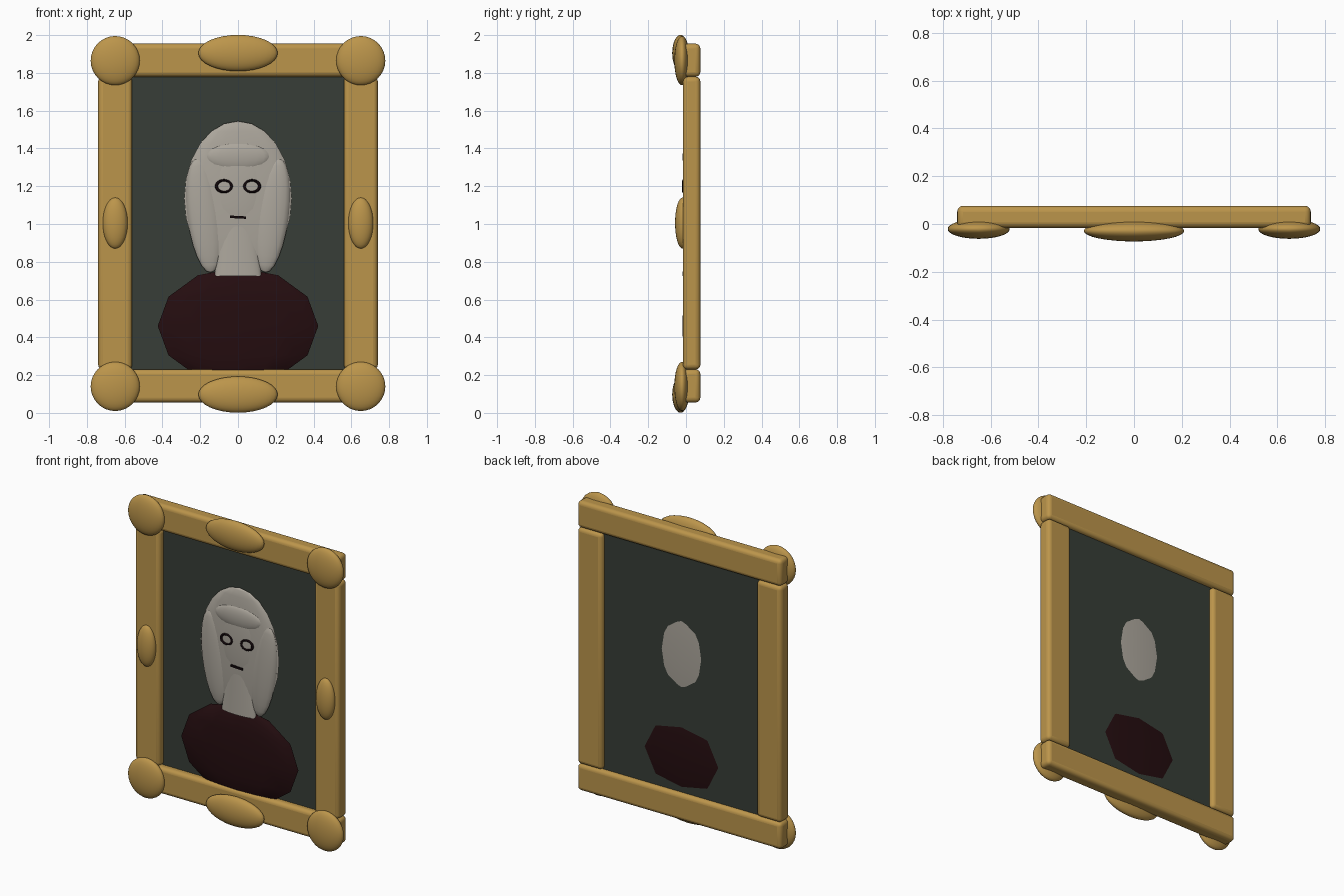
import bpy
import math

if "Cube" in bpy.data.objects:
    bpy.data.objects.remove(bpy.data.objects["Cube"], do_unlink=True)


def material(name, color):
    m = bpy.data.materials.new(name)
    m.use_nodes = True
    m.diffuse_color = (*color, 1)
    bsdf = m.node_tree.nodes["Principled BSDF"]
    bsdf.inputs["Base Color"].default_value = (*color, 1)
    bsdf.inputs["Roughness"].default_value = 0.7
    return m


GOLD = material("antique_gold", (0.50, 0.30, 0.07))
GREEN = material("dark_green_canvas", (0.038, 0.048, 0.038))
PALE = material("pale_stone", (0.41, 0.38, 0.33))
MAROON = material("dark_maroon", (0.018, 0.004, 0.005))
BLACK = material("near_black", (0.006, 0.002, 0.003))


def finish(name, mat, smooth=True):
    ob = bpy.context.object
    ob.name = name
    ob.data.materials.append(mat)
    bpy.ops.object.transform_apply(location=False, rotation=False, scale=True)
    if smooth:
        bpy.ops.object.shade_smooth_by_angle(angle=math.radians(50))
    return ob


def box(name, mat, center, size, bevel=0, tilt=0):
    bpy.ops.mesh.primitive_cube_add(size=1, location=center, rotation=(0, tilt, 0))
    bpy.context.object.scale = size
    ob = finish(name, mat, bevel > 0)
    if bevel:
        mod = ob.modifiers.new("rounded_edges", 'BEVEL')
        mod.width = bevel
        mod.segments = 4
    return ob


def ellipsoid(name, mat, center, radii, segments=32, rings=16, tilt=0):
    bpy.ops.mesh.primitive_uv_sphere_add(segments=segments, ring_count=rings,
                                         location=center, rotation=(0, tilt, 0))
    bpy.context.object.scale = radii
    return finish(name, mat)


# Frame rails and corner ornaments
for side, x in (("left", 1), ("right", -1)):
    box(f"{side}_rail", GOLD, (x * 0.65, 0.03, 1.005), (0.18, 0.092, 1.55), 0.025)
    ellipsoid(f"{side}_rail_ornament", GOLD, (x * 0.65, -0.018, 1.005), (0.066, 0.04, 0.135))
    for level, z in (("top", 1.865), ("bottom", 0.14)):
        ellipsoid(f"{level}_{side}_corner", GOLD, (x * 0.65, -0.021, z), (0.13, 0.041, 0.13))
for level, z, oz in (("top", 1.867, 1.905), ("bottom", 0.143, 0.097)):
    box(f"{level}_rail", GOLD, (0, 0.03, z), (1.48, 0.092, 0.175), 0.025)
    ellipsoid(f"{level}_rail_ornament", GOLD, (0, -0.029, oz), (0.21, 0.044, 0.096))

# Canvas
box("canvas", GREEN, (0, 0.038, 1.005), (1.14, 0.018, 1.57))

# Portrait relief
ellipsoid("shoulders", MAROON, (0, 0.019, 0.46), (0.425, 0.038, 0.31), 12, 6)
ellipsoid("hair_back", PALE, (0, 0.02, 1.135), (0.285, 0.032, 0.41), 16, 12)
ellipsoid("face", PALE, (0, 0.015, 1.18), (0.17, 0.031, 0.255), 24, 16)
bpy.ops.mesh.primitive_cone_add(vertices=24, radius1=0.125, radius2=0.085, depth=0.3,
                                location=(0, 0.012, 0.875))
bpy.context.object.scale = (1, 0.24, 1)
finish("neck", PALE)
for side, x in (("left", 1), ("right", -1)):
    ellipsoid(f"{side}_hair_lock", PALE, (x * 0.18, 0.012, 1.045), (0.088, 0.028, 0.305),
              16, 12, tilt=x * math.radians(7))
ellipsoid("fringe", PALE, (0, 0.008, 1.355), (0.172, 0.026, 0.077), 20, 12)

# Eyes and mouth
for side, x in (("left", 1), ("right", -1)):
    bpy.ops.mesh.primitive_torus_add(major_radius=0.04, minor_radius=0.008, major_segments=24,
                                     minor_segments=8, location=(x * 0.074, -0.012, 1.2),
                                     rotation=(math.pi / 2, 0, 0))
    bpy.context.object.scale = (1, 0.78, 1)
    finish(f"{side}_eye_ring", BLACK)
box("mouth", BLACK, (0, -0.014, 1.036), (0.086, 0.01, 0.013), tilt=math.radians(3))
